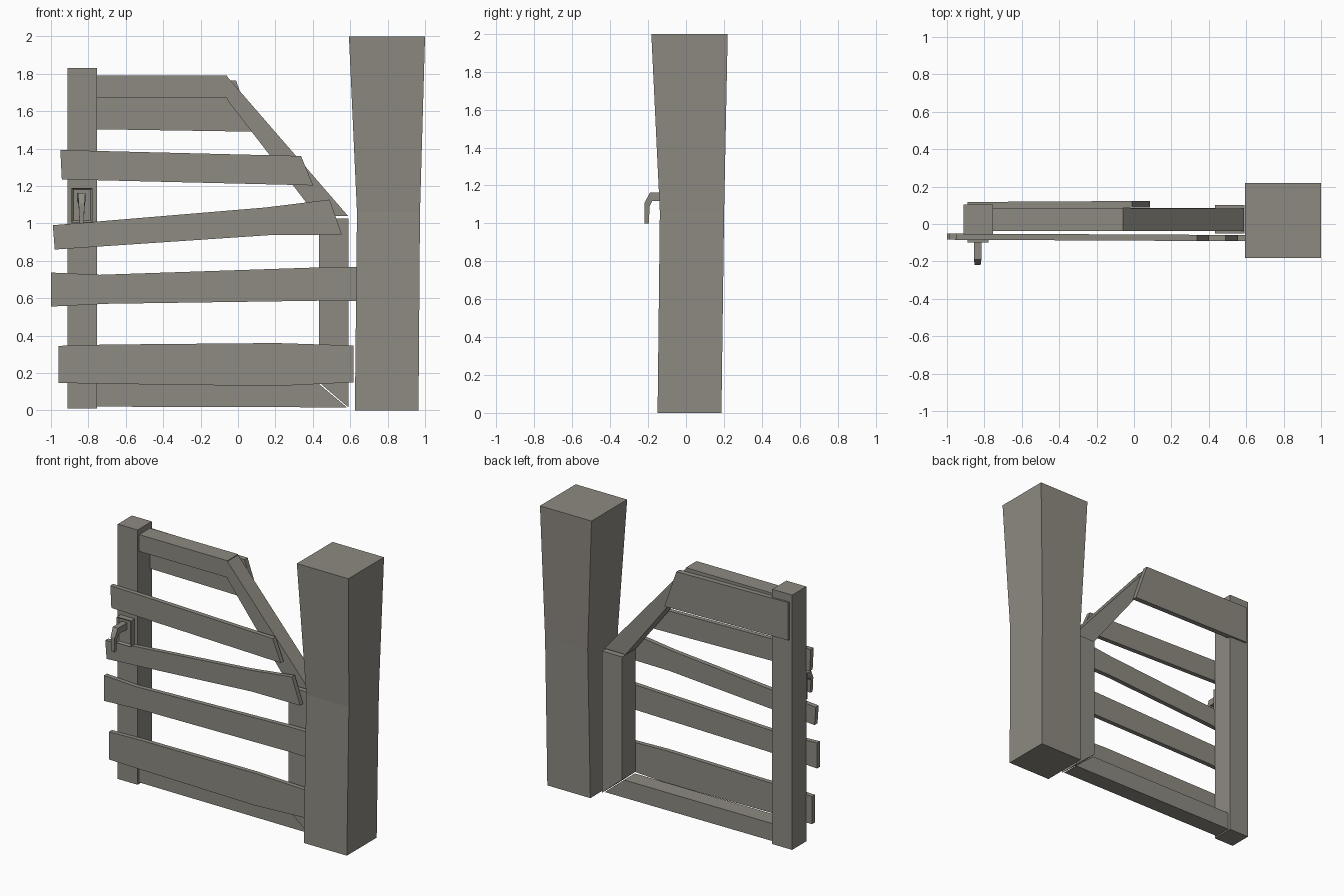
import bpy, bmesh

if "Cube" in bpy.data.objects:
    bpy.data.objects.remove(bpy.data.objects["Cube"])

wood = bpy.data.materials.new("weathered_grey_wood")
wood.diffuse_color = (0.27, 0.255, 0.22, 1)
wood.use_nodes = True
wood.node_tree.nodes["Principled BSDF"].inputs["Base Color"].default_value = wood.diffuse_color


def finish(name, bm):
    bmesh.ops.recalc_face_normals(bm, faces=bm.faces[:])
    me = bpy.data.meshes.new(name)
    bm.to_mesh(me)
    bm.free()
    me.materials.append(wood)
    ob = bpy.data.objects.new(name, me)
    bpy.context.collection.objects.link(ob)
    return ob


def board(name, pts, y0, y1, slope=0.0):
    """Extrude an x/z outline from y0 to y1, skewed along x by slope."""
    bm = bmesh.new()
    front = [bm.verts.new((x, y0 + slope * x, z)) for x, z in pts]
    back = [bm.verts.new((x, y1 + slope * x, z)) for x, z in pts]
    bm.faces.new(front)
    bm.faces.new(back[::-1])
    n = len(pts)
    for i in range(n):
        j = (i + 1) % n
        bm.faces.new((front[i], back[i], back[j], front[j]))
    return finish(name, bm)


def rect(x0, x1, z0, z1):
    return [(x0, z0), (x1, z0), (x1, z1), (x0, z1)]


def loft(name, rings):
    """Skin a list of four-point rings and cap both ends."""
    bm = bmesh.new()
    vs = [[bm.verts.new(p) for p in r] for r in rings]
    for a, b in zip(vs, vs[1:]):
        for i in range(4):
            j = (i + 1) % 4
            bm.faces.new((a[i], a[j], b[j], b[i]))
    bm.faces.new(vs[0][::-1])
    bm.faces.new(vs[-1])
    return finish(name, bm)


# Thick hanging post, flaring towards the top
sections = [(0, 0.625, 0.965, -0.15, 0.187),
            (1.06, 0.636, 0.973, -0.138, 0.201),
            (2, 0.593, 1.0, -0.183, 0.22)]
loft("hanging_post", [[(a, c, z), (b, c, z), (b, d, z), (a, d, z)]
                      for z, a, b, c, d in sections])

# Gate frame
board("latch_stile", rect(-0.912, -0.755, 0.01, 1.83), -0.055, 0.105)
board("hinge_stile", [(0.433, 0.15), (0.592, 0.015), (0.592, 1.027), (0.433, 1.027)],
      -0.05, 0.102)
board("bottom_rail", [(-0.76, 0.02), (0.582, 0.016), (0.43, 0.143), (-0.76, 0.145)],
      -0.037, 0.085)
board("top_rail", [(-0.76, 1.67), (-0.058, 1.67), (-0.058, 1.79), (-0.76, 1.79)],
      -0.037, 0.085)
board("sloping_rail", [(-0.058, 1.66), (0.42, 1.04), (0.588, 1.04), (-0.058, 1.785)],
      -0.037, 0.083)

# Wide board on the back
board("back_board", [(-0.89, 1.505), (0.085, 1.49), (-0.01, 1.763), (-0.89, 1.775)],
      0.087, 0.123, 0.006)

# Uneven planks on the front
planks = {
    "upper_plank": [(-0.942, 1.235), (0.402, 1.203), (0.337, 1.36), (-0.95, 1.392)],
    "bent_plank": [(-0.98, 0.86), (0.17, 0.937), (0.555, 0.94), (0.49, 1.127),
                   (0.15, 1.085), (-0.99, 0.99)],
    "middle_plank": [(-1.0, 0.555), (-0.7, 0.57), (0.48, 0.587), (0.635, 0.584),
                     (0.635, 0.767), (0.45, 0.765), (-0.74, 0.725), (-1.0, 0.737)],
    "lower_plank": [(-0.96, 0.147), (-0.7, 0.142), (0.2, 0.13), (0.617, 0.15),
                    (0.617, 0.347), (0.2, 0.36), (-0.7, 0.352), (-0.96, 0.345)],
}
for name, outline in planks.items():
    board(name, outline, -0.089, -0.056, -0.005)

# Latch plate with a recessed panel
plate = board("latch_plate", rect(-0.89, -0.778, 1.005, 1.19), -0.098, -0.05)
bm = bmesh.new()
bm.from_mesh(plate.data)
bm.normal_update()
face = min(bm.faces, key=lambda f: f.calc_center_median().y)
bmesh.ops.inset_region(bm, faces=[face], thickness=0.014)
bmesh.ops.translate(bm, verts=face.verts[:], vec=(0, 0.012, 0))
bm.to_mesh(plate.data)
bm.free()

# Hooked latch handle, tapering to its tip: (outer y, outer z, inner y, inner z, half width)
path = [(-0.075, 1.163, -0.075, 1.115, 0.021),
        (-0.19, 1.163, -0.178, 1.118, 0.02),
        (-0.22, 1.105, -0.192, 1.09, 0.016),
        (-0.22, 1.0, -0.196, 1.0, 0.011)]
cx = -0.836
loft("latch_handle", [[(cx - w, yo, zo), (cx + w, yo, zo), (cx + w, yi, zi), (cx - w, yi, zi)]
                      for yo, zo, yi, zi, w in path])
